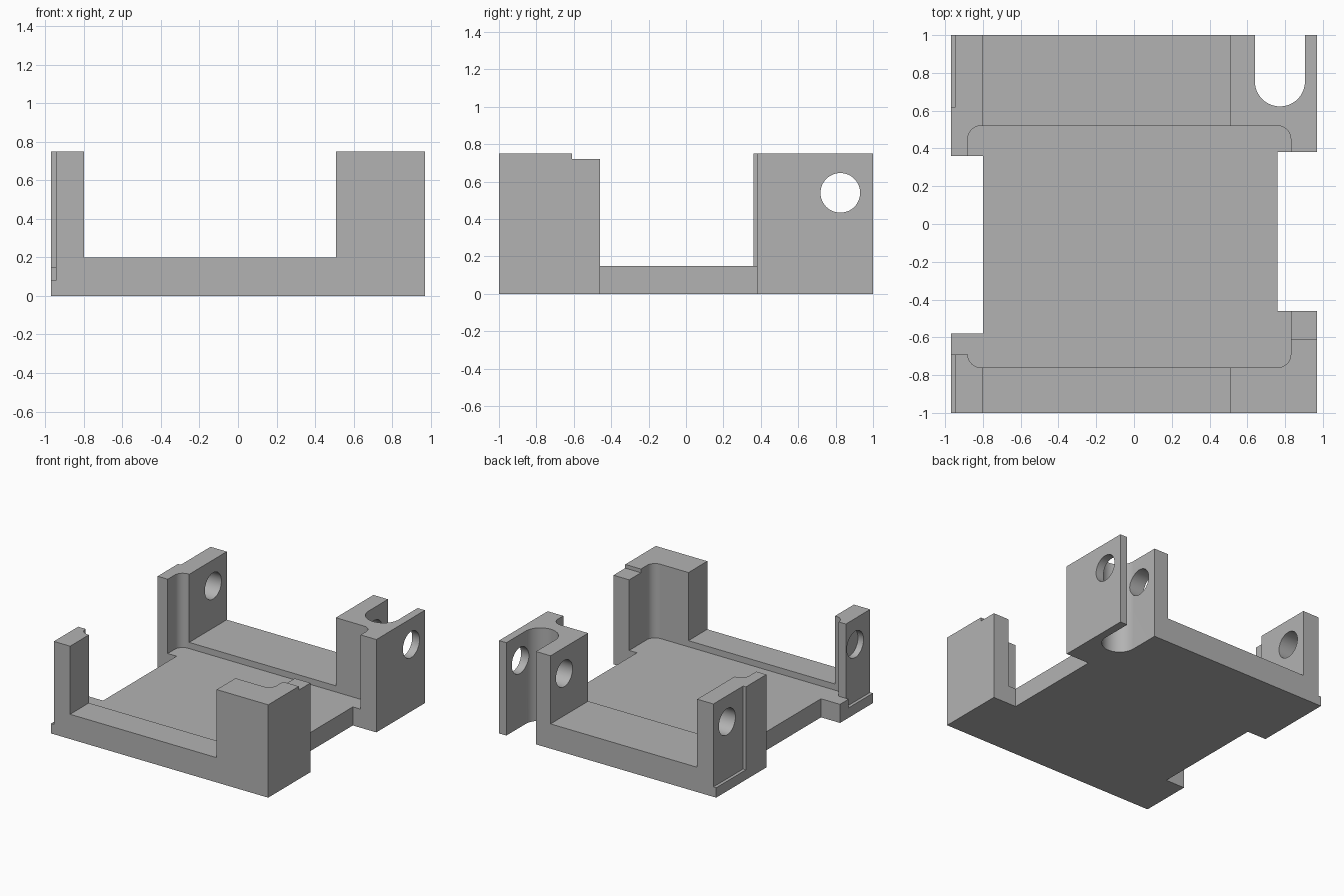
import bpy, bmesh, math

if "Cube" in bpy.data.objects:
    bpy.data.objects.remove(bpy.data.objects["Cube"])

grey = bpy.data.materials.new("plain grey")
grey.use_nodes = True
colour = (0.45, 0.45, 0.45, 1)
grey.diffuse_color = colour
grey.node_tree.nodes["Principled BSDF"].inputs["Base Color"].default_value = colour


def prism(name, outline, low, high, axis="z"):
    """Extrude an outline along z (points x, y) or along x (points y, z)."""
    bm = bmesh.new()
    place = (lambda a, b: (a, b, low)) if axis == "z" else (lambda a, b: (low, a, b))
    face = bm.faces.new([bm.verts.new(place(a, b)) for a, b in outline])
    grown = bmesh.ops.extrude_face_region(bm, geom=[face])["geom"]
    step = (0, 0, high - low) if axis == "z" else (high - low, 0, 0)
    bmesh.ops.translate(bm, vec=step, verts=[g for g in grown if isinstance(g, bmesh.types.BMVert)])
    bmesh.ops.recalc_face_normals(bm, faces=bm.faces)
    mesh = bpy.data.meshes.new(name)
    bm.to_mesh(mesh)
    bm.free()
    mesh.materials.append(grey)
    obj = bpy.data.objects.new(name, mesh)
    bpy.context.collection.objects.link(obj)
    return obj


def rounded(x0, x1, y0, y1, radius, steps=16):
    """Rectangle outline with rounded corners."""
    points = []
    corners = [(x1 - radius, y1 - radius), (x0 + radius, y1 - radius),
               (x0 + radius, y0 + radius), (x1 - radius, y0 + radius)]
    for quarter, (cx, cy) in enumerate(corners):
        for i in range(steps + 1):
            a = (quarter + i / steps) * math.pi / 2
            points.append((cx + radius * math.cos(a), cy + radius * math.sin(a)))
    return points


def box(name, x0, x1, y0, y1, low, high):
    return prism(name, [(x0, y0), (x1, y0), (x1, y1), (x0, y1)], low, high)


def circle(y, z, radius, count=48):
    return [(y + radius * math.cos(2 * math.pi * i / count),
             z + radius * math.sin(2 * math.pi * i / count)) for i in range(count)]


TOP, FLOOR, FAR = 0.75, 0.15, 1.2
body = box("bracket_body", -0.97, 0.97, -1, 1, 0, TOP)

# Slot outline: round inner end, straight sides open to the back
slot = [(0.905, FAR), (0.64, FAR)]
for i in range(33):
    a = math.pi * (1 + i / 32)
    slot.append((0.7725 + 0.1325 * math.cos(a), 0.755 + 0.1325 * math.sin(a)))

cutters = [
    # Low front and back rims, then the rounded tray
    box("rim_cut", -0.8, 0.51, -FAR, FAR, 0.2, FAR),
    prism("tray_cut", rounded(-0.88, 0.83, -0.76, 0.52, 0.07), FLOOR, FAR),
    # Side openings
    box("right_opening", -FAR, -0.8, -0.58, 0.36, -1, FAR),
    box("left_opening", 0.76, FAR, -0.46, 0.38, -1, FAR),
    # Low ledge beside the front right post
    box("ledge_cut", -FAR, -0.85, -0.69, -0.5, FLOOR, FAR),
    # Shallow step on the front left block
    box("step_cut", 0.8, FAR, -0.61, -0.4, 0.72, FAR),
    # Shallow outer recesses on the right posts
    box("front_recess", -FAR, -0.945, -FAR, -0.69, 0.08, FAR),
    box("back_recess", -FAR, -0.945, 0.62, FAR, 0.08, FAR),
    # Back slot, through hole and blind hole
    prism("slot_cut", slot, -1, FAR),
    prism("through_hole", circle(0.825, 0.54, 0.106), -FAR, FAR, "x"),
    prism("blind_hole", circle(-0.81, 0.54, 0.106), -FAR, -0.895, "x"),
]

bpy.context.view_layer.objects.active = body
for cutter in cutters:
    cutter.hide_render = True
    mod = body.modifiers.new(cutter.name, "BOOLEAN")
    mod.operation = "DIFFERENCE"
    mod.solver = "EXACT"
    mod.object = cutter
    bpy.ops.object.modifier_apply(modifier=mod.name)
    bpy.data.objects.remove(cutter)

bpy.ops.object.select_all(action="DESELECT")
body.select_set(True)
bpy.ops.object.shade_smooth_by_angle(angle=math.radians(30))
